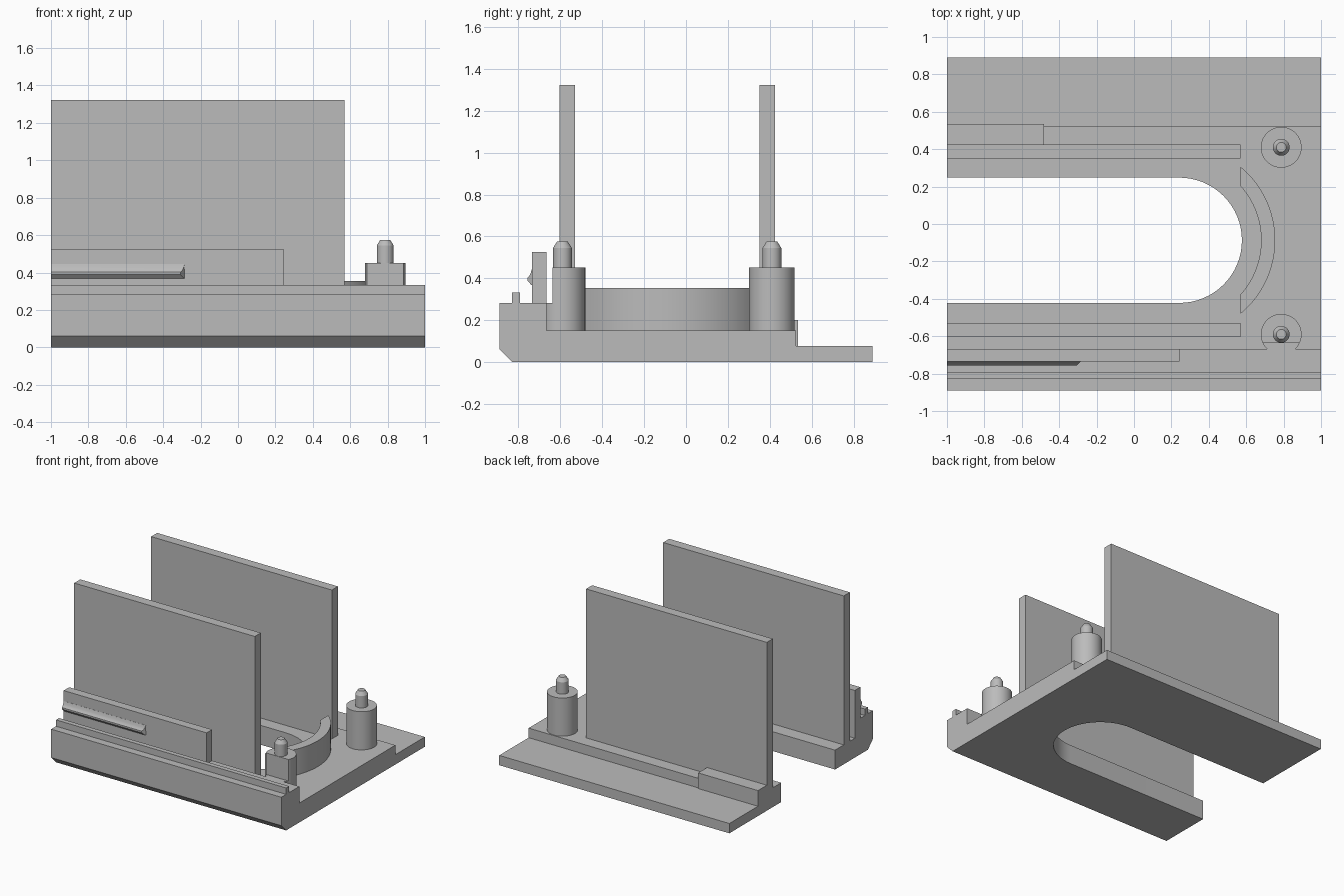
import bpy, bmesh, math

if "Cube" in bpy.data.objects:
    bpy.data.objects.remove(bpy.data.objects["Cube"])

grey = bpy.data.materials.new("light grey")
grey.diffuse_color = (0.5, 0.5, 0.5, 1)
grey.use_nodes = True
grey.node_tree.nodes["Principled BSDF"].inputs["Base Color"].default_value = grey.diffuse_color


def prism(name, pts, place, vec):
    """Extrude a flat outline along vec; place maps 2D points to 3D."""
    bm = bmesh.new()
    face = bm.faces.new([bm.verts.new(place(*p)) for p in pts])
    ext = bmesh.ops.extrude_face_region(bm, geom=[face])
    bmesh.ops.translate(bm, vec=vec, verts=[g for g in ext["geom"] if isinstance(g, bmesh.types.BMVert)])
    bmesh.ops.recalc_face_normals(bm, faces=bm.faces)
    me = bpy.data.meshes.new(name)
    bm.to_mesh(me)
    bm.free()
    ob = bpy.data.objects.new(name, me)
    bpy.context.collection.objects.link(ob)
    me.materials.append(grey)
    return ob


def along_x(name, pts, x0, x1):
    return prism(name, pts, lambda y, z: (x0, y, z), (x1 - x0, 0, 0))


def upright(name, pts, z0, z1):
    return prism(name, pts, lambda x, y: (x, y, z0), (0, 0, z1 - z0))


def box(name, x0, x1, y0, y1, z0, z1):
    return upright(name, [(x0, y0), (x1, y0), (x1, y1), (x0, y1)], z0, z1)


def arc(cx, cy, r, a0, a1, n=32):
    return [(cx + r * math.cos(a0 + (a1 - a0) * i / n),
             cy + r * math.sin(a0 + (a1 - a0) * i / n)) for i in range(n + 1)]


def smooth(ob):
    bpy.ops.object.select_all(action='DESELECT')
    ob.select_set(True)
    bpy.context.view_layer.objects.active = ob
    bpy.ops.object.shade_smooth_by_angle(angle=math.radians(30))


def cut(ob, cutter):
    mod = ob.modifiers.new("cut", 'BOOLEAN')
    mod.operation = 'DIFFERENCE'
    mod.solver = 'EXACT'
    mod.object = cutter
    bpy.context.view_layer.objects.active = ob
    bpy.ops.object.modifier_apply(modifier=mod.name)
    bpy.data.objects.remove(cutter)


# Stepped base with a round-ended slot
CY = -0.087
base = along_x("base", [(-0.89, 0.06), (-0.83, 0), (0.89, 0), (0.89, 0.077), (0.525, 0.077),
                        (0.525, 0.152), (-0.667, 0.152), (-0.667, 0.283), (-0.89, 0.283)], -1, 1)
slot = upright("slot_cutter", [(-1.2, CY - 0.335)] + arc(0.242, CY, 0.335, -math.pi / 2, math.pi / 2)
               + [(-1.2, CY + 0.335)], -0.2, 0.6)
cut(base, slot)
smooth(base)

# Two tall side plates
for name, y in (("front_plate", -0.605), ("back_plate", 0.35)):
    box(name, -1, 0.57, y, y + 0.075, 0.14, 1.322)

# Front rail, front wall and its tapered bead
box("front_rail", -1, 1, -0.83, -0.793, 0.275, 0.333)
box("front_wall", -1, 0.242, -0.735, -0.667, 0.275, 0.527)
bead = along_x("wall_bead", [(-0.73, 0.368), (-0.738, 0.368), (-0.757, 0.389), (-0.757, 0.402),
                             (-0.748, 0.412), (-0.741, 0.426), (-0.736, 0.445), (-0.73, 0.445)],
               -1, -0.285)
for v in bead.data.vertices:
    if v.co.x > -0.5:
        v.co.x -= max(0, -0.735 - v.co.y)
smooth(bead)

# Raised block behind the back plate
box("back_block", -1, -0.48, 0.40, 0.535, 0.07, 0.2)

# Curved stop wall around the slot end
X0, CX = 0.57, 0.245
ao, ai = math.acos((X0 - CX) / 0.51), math.acos((X0 - CX) / 0.435)
smooth(upright("curved_wall", arc(CX, CY, 0.51, -ao, ao) + arc(CX, CY, 0.435, ai, -ai), 0.14, 0.355))

# Posts with chamfered pins, the front one flattened above the ledge
PX = 0.787
for name, y in (("front", -0.59), ("back", 0.41)):
    ring = arc(PX, y, 0.109, 0, 2 * math.pi, 48)[:-1]
    post = upright(name + "_post", ring, 0.14, 0.452)
    if name == "front":
        cut(post, box("post_cutter", 0.5, 1.1, -0.9, -0.637, 0.283, 0.6))
    smooth(post)
    pin = upright(name + "_pin", arc(PX, y, 0.045, 0, 2 * math.pi, 32)[:-1], 0.44, 0.545)
    bm = bmesh.new()
    bm.from_mesh(pin.data)
    top = max(bm.faces, key=lambda f: f.calc_center_median().z)
    ext = bmesh.ops.extrude_discrete_faces(bm, faces=[top])
    cap = ext["faces"][0]
    for v in cap.verts:
        v.co.x = PX + (v.co.x - PX) * 0.58
        v.co.y = y + (v.co.y - y) * 0.58
        v.co.z = 0.575
    bm.to_mesh(pin.data)
    bm.free()
    smooth(pin)
